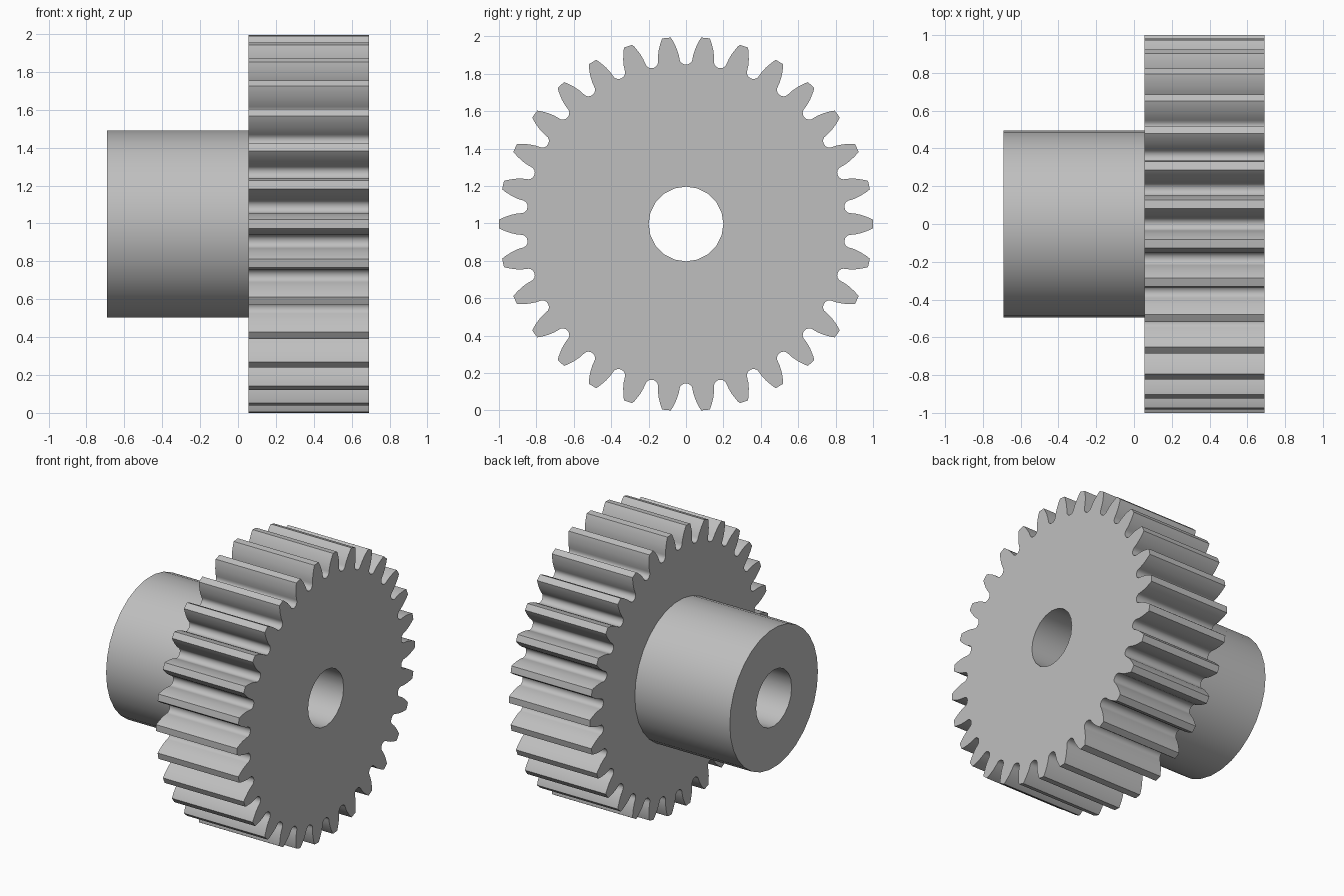
import bpy
import bmesh
from math import sin, cos, pi, radians

cube = bpy.data.objects.get("Cube")
if cube:
    bpy.data.objects.remove(cube, do_unlink=True)

TEETH = 30
CENTRE_Z = 0.997
BORE = 0.2
X_BACK, X_JOIN, X_FACE = -0.691, 0.056, 0.691

steel = bpy.data.materials.new("grey steel")
steel.use_nodes = True
colour = (0.52, 0.52, 0.52, 1)
steel.diffuse_color = colour
steel.node_tree.nodes["Principled BSDF"].inputs["Base Color"].default_value = colour


def circle(radius, sides):
    return [(radius * cos(2 * pi * i / sides), radius * sin(2 * pi * i / sides))
            for i in range(sides)]


def gear_outline():
    """One tooth and its rounded valley, repeated around the wheel."""
    half = pi / TEETH
    flank = [(1.0, 0.023), (0.985, 0.031), (0.965, 0.039), (0.94, 0.048), (0.91, 0.055)]
    tooth = [((r * r - w * w) ** 0.5, w) for r, w in flank]
    outline = [(x, -w) for x, w in reversed(tooth)] + [(1.0, 0.0)] + tooth
    # semicircular valley, written along the valley's own axis
    for i in range(9):
        a = pi * i / 8
        u, v = 0.885 - 0.033 * sin(a), -0.035 * cos(a)
        outline.append((u * cos(half) - v * sin(half), u * sin(half) + v * cos(half)))
    points = []
    for t in range(TEETH):
        c, s = cos(2 * half * t), sin(2 * half * t)
        points += [(x * c - y * s, x * s + y * c) for x, y in outline]
    return points


def bored_prism(name, outline, x0, x1, caps):
    """Extrude an outline along x with a round bore through it."""
    bm = bmesh.new()
    rims = {x0: [], x1: []}
    for loop in (outline, circle(BORE, 20)):
        rings = []
        for x in (x0, x1):
            ring = [bm.verts.new((x, y, z + CENTRE_Z)) for y, z in loop]
            rings.append(ring)
            n = len(ring)
            rims[x] += [bm.edges.new((ring[i], ring[(i + 1) % n])) for i in range(n)]
        a, b = rings
        for i in range(n):
            j = (i + 1) % n
            bm.faces.new((a[i], a[j], b[j], b[i]))
    for x in caps:
        bmesh.ops.triangle_fill(bm, use_beauty=True, edges=rims[x], normal=(1, 0, 0))
    bmesh.ops.recalc_face_normals(bm, faces=bm.faces[:])
    mesh = bpy.data.meshes.new(name)
    bm.to_mesh(mesh)
    bm.free()
    mesh.materials.append(steel)
    obj = bpy.data.objects.new(name, mesh)
    bpy.context.collection.objects.link(obj)
    bpy.ops.object.select_all(action='DESELECT')
    obj.select_set(True)
    bpy.context.view_layer.objects.active = obj
    bpy.ops.object.shade_smooth_by_angle(angle=radians(30))
    return obj


# Toothed wheel, and the hub that meets its rear face
bored_prism("gear_wheel", gear_outline(), X_JOIN, X_FACE, (X_JOIN, X_FACE))
bored_prism("hub", circle(0.495, 30), X_BACK, X_JOIN, (X_BACK,))
